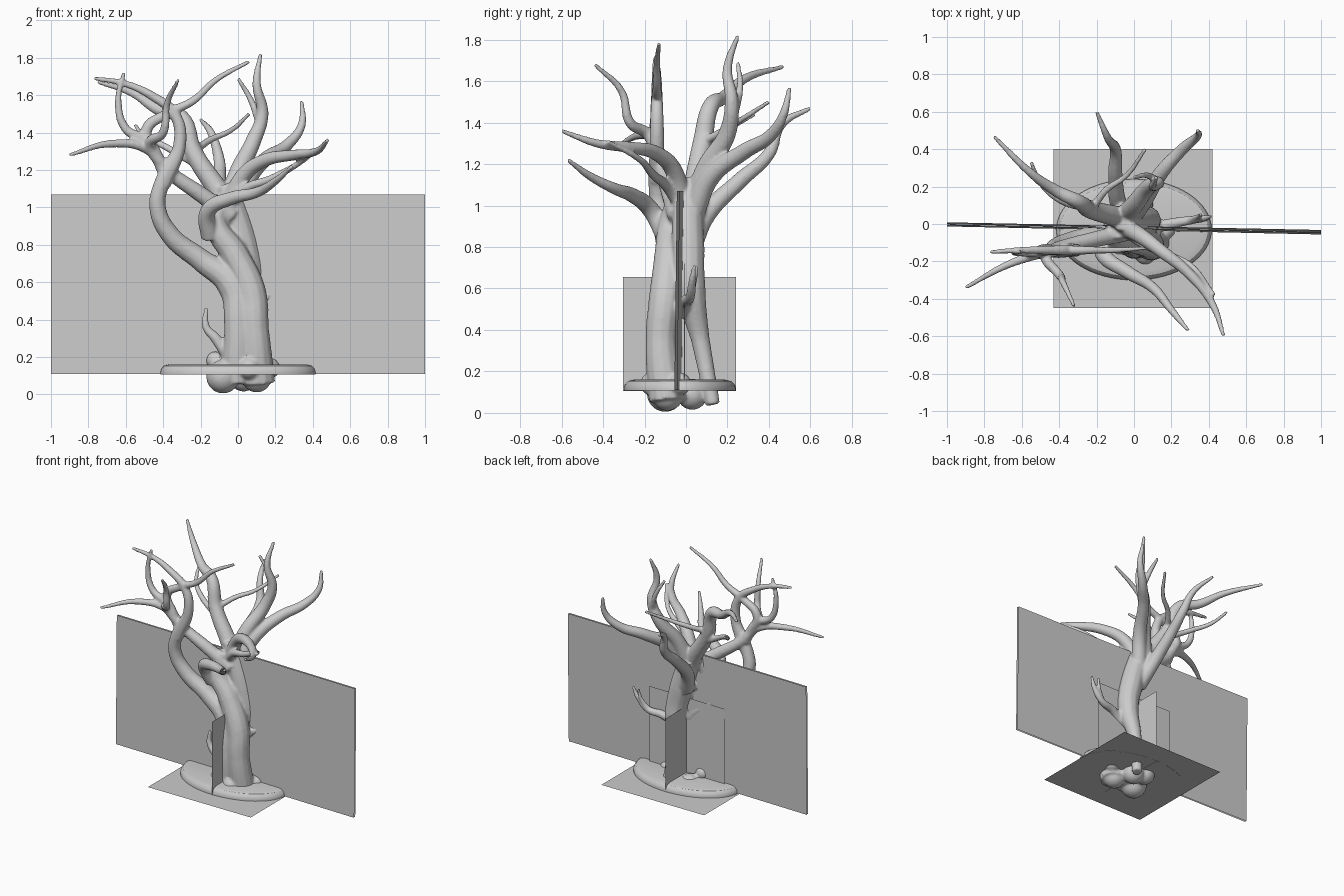
import bpy, bmesh, math
from mathutils import Matrix

def obj_from_bm(name, bm, smooth=False):
    me = bpy.data.meshes.new(name)
    bm.to_mesh(me)
    bm.free()
    if smooth:
        me.polygons.foreach_set("use_smooth", [True] * len(me.polygons))
    ob = bpy.data.objects.new(name, me)
    bpy.context.collection.objects.link(ob)
    return ob

def panel(name, corners):
    bm = bmesh.new()
    bm.faces.new([bm.verts.new(c) for c in corners])
    return obj_from_bm(name, bm)

tree = bmesh.new()

def limb(points, radii):
    """Add a tapered smooth tube to the tree mesh."""
    cu = bpy.data.curves.new("limb", 'CURVE')
    cu.dimensions = '3D'
    cu.bevel_depth = 1.0
    cu.bevel_resolution = 4
    cu.resolution_u = 8
    cu.use_fill_caps = True
    sp = cu.splines.new('BEZIER')
    sp.bezier_points.add(len(points) - 1)
    for bp, p, r in zip(sp.bezier_points, points, radii):
        bp.co = p
        bp.radius = r
        bp.handle_left_type = bp.handle_right_type = 'AUTO'
    ob = bpy.data.objects.new("limb", cu)
    bpy.context.collection.objects.link(ob)
    bpy.context.view_layer.update()
    dg = bpy.context.evaluated_depsgraph_get()
    me = bpy.data.meshes.new_from_object(ob.evaluated_get(dg))
    tree.from_mesh(me)
    bpy.data.objects.remove(ob)
    bpy.data.curves.remove(cu)
    bpy.data.meshes.remove(me)

def branch(r0, *points, tip=0.011):
    """Branch listed from tip to root, root radius r0."""
    n = len(points) - 1
    limb(points, [tip + (r0 - tip) * (i / n) ** 0.85 for i in range(n + 1)])

# twisted trunk strands
limb([(.11, -.09, .06), (.09, -.12, .35), (.07, -.1, .55), (-.02, -.08, .75), (-.12, -.07, .92), (-.08, -.03, 1.05)],
     [.09, .075, .08, .075, .06, .05])
limb([(-.01, -.09, .06), (.0, -.11, .38), (-.03, -.08, .58), (-.2, -.07, .72), (-.36, -.1, .85),
      (-.43, -.13, 1.0), (-.41, -.14, 1.12), (-.32, -.14, 1.3)],
     [.085, .075, .08, .06, .052, .045, .042, .035])
limb([(.08, .13, .04), (.05, .07, .35), (.07, .02, .6), (.03, .01, .8), (-.03, .01, 1.0), (-.07, .02, 1.12)],
     [.035, .045, .075, .08, .075, .055])

# front branches
branch(.05, (.29, -.57, 1.22), (.2, -.46, 1.14), (.1, -.34, 1.08), (-.03, -.26, 1.05), (-.16, -.17, .98), (-.15, -.09, .84))
branch(.05, (.48, -.6, 1.36), (.42, -.43, 1.3), (.3, -.27, 1.28), (.14, -.14, 1.25), (.03, -.06, 1.17), (-.05, -.02, 1.0))
branch(.03, (.43, -.38, 1.31), (.3, -.22, 1.22), (.17, -.16, 1.15), (.04, -.1, 1.1), (-.06, -.03, 1.0))
# left branches
branch(.05, (-.9, -.34, 1.28), (-.68, -.22, 1.34), (-.48, -.15, 1.31), (-.38, -.12, 1.2), (-.2, -.08, 1.07), (-.03, -.04, .95))
branch(.035, (-.32, -.44, 1.68), (-.38, -.31, 1.55), (-.4, -.27, 1.4), (-.47, -.18, 1.34), (-.4, -.13, 1.22))
branch(.035, (-.61, -.15, 1.72), (-.64, -.15, 1.57), (-.6, -.15, 1.42), (-.48, -.15, 1.35), (-.4, -.13, 1.2))
branch(.035, (.06, -.13, 1.78), (-.12, -.14, 1.68), (-.24, -.14, 1.57), (-.38, -.14, 1.5), (-.49, -.14, 1.41), (-.44, -.14, 1.28))
branch(.04, (-.77, -.15, 1.69), (-.6, -.14, 1.66), (-.45, -.14, 1.59), (-.34, -.14, 1.5), (-.31, -.14, 1.35), (-.4, -.14, 1.12))
# back branches
branch(.065, (-.75, .47, 1.67), (-.56, .28, 1.61), (-.42, .18, 1.52), (-.3, .12, 1.48), (-.24, .08, 1.3), (-.1, .04, 1.08), (0, 0, .9))
branch(.06, (.12, .25, 1.82), (.1, .2, 1.66), (.13, .22, 1.5), (.08, .2, 1.35), (0, .1, 1.18), (-.05, .04, 1.0))
branch(.022, (0, .25, 1.69), (.07, .26, 1.57), (.12, .23, 1.43))
branch(.055, (.34, .5, 1.57), (.34, .47, 1.44), (.27, .41, 1.34), (.15, .28, 1.26), (.05, .12, 1.14), (-.02, .03, .95))
branch(.055, (-.2, .6, 1.47), (-.14, .46, 1.39), (-.1, .4, 1.25), (-.1, .26, 1.12), (-.08, .1, .96), (-.02, .02, .8))
branch(.022, (.06, .4, 1.5), (-.04, .26, 1.41), (-.15, .18, 1.36), (-.23, .07, 1.3))
branch(.022, (-.55, .33, 1.44), (-.5, .22, 1.38), (-.4, .13, 1.33), (-.24, .08, 1.24))
# low twigs on the trunk
branch(.035, (.41, .04, .71), (.38, .03, .64), (.3, .02, .56), (.19, 0, .54), (.08, -.03, .48), tip=.01)
branch(.016, (.36, .05, .71), (.34, .04, .63), (.29, .02, .56), tip=.01)
branch(.035, (-.17, -.09, .46), (-.17, -.09, .36), (-.12, -.09, .3), (-.05, -.09, .2), tip=.012)

# root bulbs
for x, y, z, r in [(-.08, -.1, .095, .09), (.1, -.09, .09, .08), (.03, .03, .09, .075), (-.06, .04, .11, .07),
                   (.17, -.03, .14, .055), (-.12, -.03, .18, .05), (.06, -.16, .14, .06)]:
    bmesh.ops.create_uvsphere(tree, u_segments=20, v_segments=12, radius=r, matrix=Matrix.Translation((x, y, z)))

# merge all limbs into one skin
bmesh.ops.remove_doubles(tree, verts=tree.verts, dist=1e-5)
tree_ob = obj_from_bm("tree", tree, True)
rm = tree_ob.modifiers.new("merge", 'REMESH')
rm.mode = 'VOXEL'
rm.voxel_size = .009
rm.use_smooth_shade = True
sm = tree_ob.modifiers.new("blend", 'SMOOTH')
sm.factor = .5
sm.iterations = 4

# oval ground mound: rings of a rounded profile
bm = bmesh.new()
rings = []
for s, z in [(1, .107), (1, .12), (.985, .138), (.95, .153), (.88, .16)]:
    ring = []
    for i in range(64):
        a = math.tau * i / 64
        inset = 1 - s
        ring.append(bm.verts.new(((.415 - inset * .4) * math.cos(a), -.03 + (.27 - inset * .4) * math.sin(a), z)))
    rings.append(ring)
for lo, hi in zip(rings, rings[1:]):
    for i in range(64):
        j = (i + 1) % 64
        bm.faces.new((lo[i], lo[j], hi[j], hi[i]))
bm.faces.new(rings[-1])
bm.faces.new(rings[0][::-1])
obj_from_bm("ground_mound", bm, True)
bpy.context.view_layer.objects.active = bpy.data.objects["ground_mound"]
bpy.data.objects["ground_mound"].select_set(True)
bpy.ops.object.shade_smooth_by_angle()

# flat sheets: floor, side, small back, and the wide slightly turned pair
panel("floor_sheet", [(-.43, -.45, .108), (.42, -.45, .108), (.42, .4, .108), (-.43, .4, .108)])
panel("side_sheet", [(0, -.305, .105), (0, .24, .105), (0, .24, .655), (0, -.305, .655)])
panel("back_sheet", [(-.32, .0, .11), (.31, -.01, .11), (.31, -.01, .72), (-.32, .0, .72)])
for name, d in (("wide_sheet_front", -.006), ("wide_sheet_rear", .006)):
    panel(name, [(-1, -.007 + d, .11), (1, -.05 + d, .11), (1, -.038 + d, 1.07), (-1, .003 + d, 1.07)])
